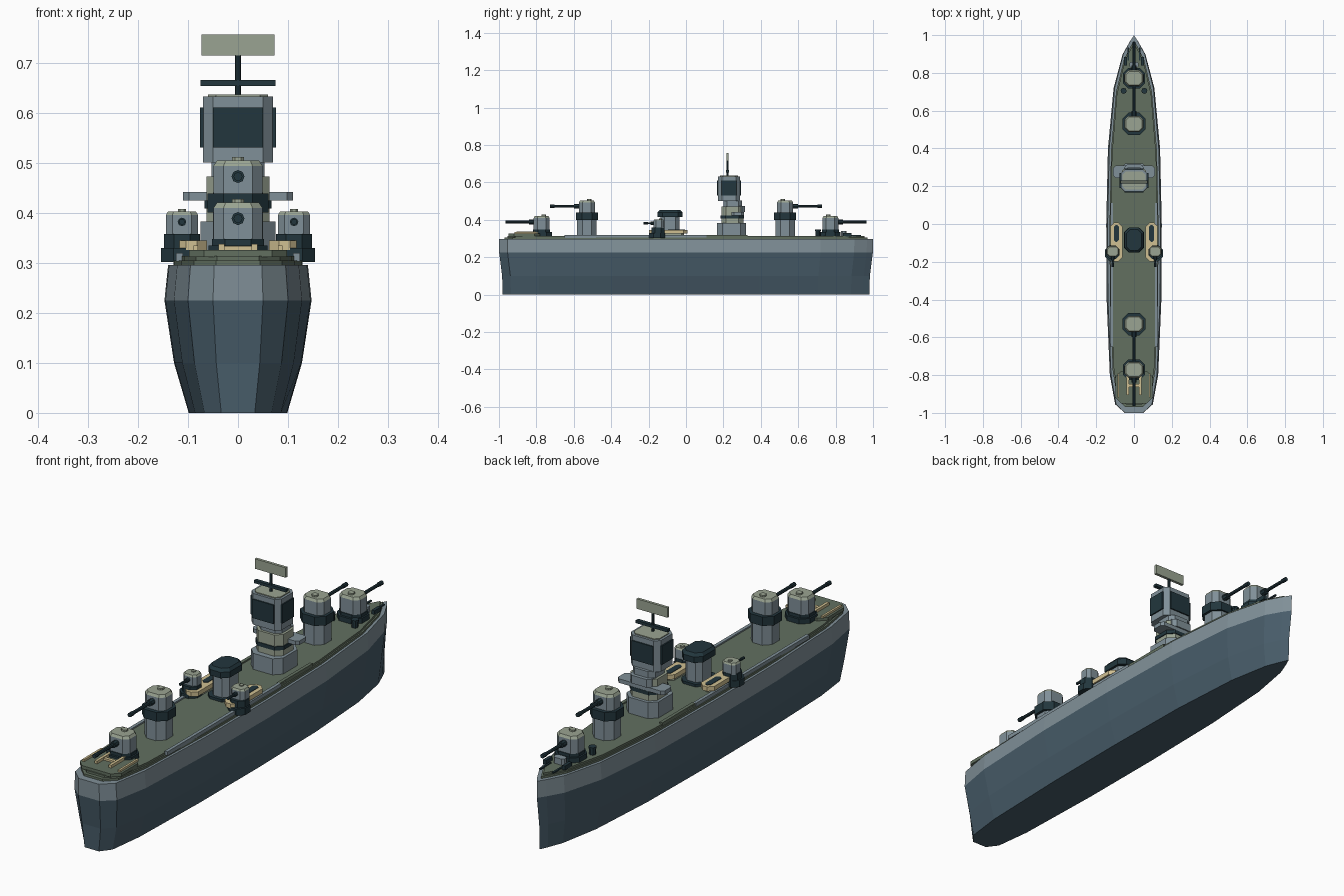
import bpy, bmesh, math
from mathutils import Matrix

cube = bpy.data.objects.get("Cube")
if cube:
    bpy.data.objects.remove(cube, do_unlink=True)


def material(name, rgb):
    lin = [((c / 255 + 0.055) / 1.055) ** 2.4 for c in rgb] + [1]
    m = bpy.data.materials.new(name)
    m.use_nodes = True
    m.diffuse_color = lin
    m.node_tree.nodes["Principled BSDF"].inputs["Base Color"].default_value = lin
    return m


HULL = material("slate hull", (72, 93, 106))
GREY = material("light grey", (128, 144, 152))
DECK = material("deck green", (98, 112, 96))
PALE = material("pale olive", (154, 164, 146))
DARK = material("dark teal", (34, 54, 61))
TAN = material("tan wood", (208, 192, 146))


def finish(name, bm, *mats):
    bmesh.ops.recalc_face_normals(bm, faces=bm.faces)
    me = bpy.data.meshes.new(name)
    bm.to_mesh(me)
    bm.free()
    for m in mats:
        me.materials.append(m)
    ob = bpy.data.objects.new(name, me)
    bpy.context.collection.objects.link(ob)
    return ob


def loft(name, rings, *mats):
    """Skin a stack of rings with equal counts and cap both ends."""
    bm = bmesh.new()
    rows = [[bm.verts.new(p) for p in r] for r in rings]
    n = len(rows[0])
    for k, (a, b) in enumerate(zip(rows, rows[1:])):
        for i in range(n):
            j = (i + 1) % n
            bm.faces.new((a[i], a[j], b[j], b[i])).material_index = min(k // 2, len(mats) - 1)
    bm.faces.new(rows[0])
    bm.faces.new(rows[-1]).material_index = len(mats) - 1
    return finish(name, bm, *mats)


def block(name, mat, x, y, z0, z1, w, d, cut=0.0, top=1.0):
    """Box centred on x, y with chamfered upright edges and a scaled top."""
    a, b = w / 2, d / 2
    if cut:
        pts = [(a - cut, -b), (a, -b + cut), (a, b - cut), (a - cut, b)]
        pts += [(-px, -py) for px, py in pts]
    else:
        pts = [(a, -b), (a, b), (-a, b), (-a, -b)]
    return loft(name, [[(x + px * s, y + py * s, z) for px, py in pts]
                       for z, s in ((z0, 1), (z1, top))], mat)


def rod(name, mat, loc, r, length, axis="Z", sides=8):
    bm = bmesh.new()
    turn = {"Z": Matrix(), "Y": Matrix.Rotation(math.pi / 2, 4, "X"),
            "X": Matrix.Rotation(math.pi / 2, 4, "Y")}[axis]
    bmesh.ops.create_cone(bm, cap_ends=True, segments=sides, radius1=r, radius2=r,
                          depth=length, matrix=Matrix.Translation(loc) @ turn)
    return finish(name, bm, mat)


# Hull: one plan outline, scaled at each height
half = [(0.05, -1), (0.1, -0.955), (0.128, -0.8), (0.145, -0.4), (0.147, 0),
        (0.138, 0.4), (0.108, 0.72), (0.06, 0.9), (0.022, 0.967)]
outline = half + [(0, 1)] + [(-x, y) for x, y in reversed(half)]


def ring(z, sx, sy):
    return [(x * sx, y * sy, z) for x, y in outline]


loft("hull", [ring(0, 0.67, 0.98), ring(0.1, 0.87, 0.983), ring(0.225, 1, 0.999),
              ring(0.296, 0.95, 1)], HULL, GREY)
loft("deck_edge", [ring(0.296, 0.88, 0.97), ring(0.305, 0.88, 0.97)], DECK)
loft("deck", [ring(0.305, 0.84, 0.955), ring(0.314, 0.84, 0.955)], DECK)

for side, s in (("left", 1), ("right", -1)):
    block(side + "_walkway", GREY, s * 0.117, -0.27, 0.303, 0.32, 0.014, 0.76)
    block(side + "_forward_walkway", DECK, s * 0.113, 0.22, 0.303, 0.32, 0.014, 0.22)


def turret(name, x, y, z, aim, size=1.0, barrel=0.16):
    """Gun house with pale roof, hatch, mantlet and stepped barrel."""
    w, d, h = 0.098 * size, 0.085 * size, 0.072 * size
    block(name + "_house", GREY, x, y, z, z + h * 0.85, w, d, 0.02 * size)
    block(name + "_roof", PALE, x, y, z + h * 0.85, z + h, w, d, 0.02 * size, 0.86)
    block(name + "_hatch", PALE, x, y - aim * d * 0.15, z + h, z + h + 0.007 * size,
          0.024 * size, 0.024 * size, 0.006 * size)
    gz, face = z + h * 0.56, y + aim * d / 2
    rod(name + "_mantlet", DARK, (x, face + aim * 0.01 * size, gz), 0.013 * size, 0.03 * size, "Y")
    rod(name + "_barrel", DARK, (x, face + aim * barrel / 2, gz), 0.007 * size, barrel, "Y")
    rod(name + "_muzzle", DARK, (x, face + aim * (barrel - 0.012), gz), 0.009 * size, 0.024, "Y")


# Main guns, low at the ends and raised inboard
for end, s in (("bow", 1), ("stern", -1)):
    y = 0.772 * s
    block(end + "_gun_ring", DARK, 0, y, 0.312, 0.335, 0.118, 0.11, 0.03)
    block(end + "_gun_collar", DARK, 0, y, 0.335, 0.348, 0.104, 0.092, 0.026)
    turret(end + "_gun", 0, y, 0.348, s, barrel=0.15)
    y = 0.53 * s
    block(end + "_barbette", GREY, 0, y, 0.312, 0.405, 0.1, 0.104, 0.028)
    block(end + "_barbette_ring", DARK, 0, y, 0.4, 0.438, 0.122, 0.118, 0.032)
    turret(end + "_raised_gun", 0, y, 0.432, s, barrel=0.155)

# Foredeck fittings
block("breakwater_box", GREY, 0, 0.843, 0.312, 0.34, 0.05, 0.03, 0.008)
for side, s in (("left", 1), ("right", -1)):
    rod(side + "_capstan", DARK, (s * 0.055, 0.705, 0.328), 0.013, 0.034)
    rod(side + "_capstan_cap", DARK, (s * 0.055, 0.705, 0.343), 0.016, 0.008)
    block(side + "_anchor_winch", DARK, s * 0.045, 0.862, 0.312, 0.33, 0.014, 0.045)
    block(side + "_anchor_chain", DARK, s * 0.03, 0.9, 0.312, 0.318, 0.008, 0.07)

# Quarterdeck platform with tan racks
block("stern_platform", DECK, 0, -0.865, 0.312, 0.326, 0.196, 0.17, 0.03)
block("rack_bridge", TAN, 0, -0.855, 0.326, 0.334, 0.06, 0.014)
for side, s in (("left", 1), ("right", -1)):
    block(side + "_outer_rack", TAN, s * 0.084, -0.855, 0.326, 0.335, 0.009, 0.125)
    block(side + "_inner_rack", TAN, s * 0.033, -0.855, 0.326, 0.338, 0.012, 0.1)

# Funnel
block("funnel_base", DARK, 0, -0.085, 0.312, 0.325, 0.106, 0.13, 0.024)
block("funnel", GREY, 0, -0.085, 0.325, 0.42, 0.08, 0.1, 0.02)
block("funnel_cap", DARK, 0, -0.085, 0.415, 0.44, 0.1, 0.134, 0.026)
block("funnel_cap_top", DARK, 0, -0.085, 0.44, 0.452, 0.1, 0.134, 0.026, 0.82)

# Boats and small guns amidships
for side, s in (("left", 1), ("right", -1)):
    x = s * 0.093
    block(side + "_boat_keel", PALE, x, -0.095, 0.312, 0.326, 0.044, 0.17, 0.014)
    block(side + "_boat", TAN, x, -0.095, 0.326, 0.345, 0.062, 0.205, 0.02)
    block(side + "_boat_well", DARK, x, -0.05, 0.345, 0.347, 0.026, 0.09, 0.01)
    gx = s * 0.112
    block(side + "_sponson", DARK, gx, -0.155, 0.302, 0.33, 0.084, 0.085, 0.025)
    block(side + "_sponson_ring", DARK, gx, -0.15, 0.33, 0.358, 0.072, 0.07, 0.02)
    turret(side + "_small_gun", gx, -0.145, 0.355, -1, 0.66, 0.055)

# Bridge tower
block("tower_base", GREY, 0, 0.243, 0.312, 0.382, 0.15, 0.155, 0.03)
block("tower_trunk", PALE, 0, 0.248, 0.382, 0.472, 0.126, 0.118, 0.025)
block("tower_neck", GREY, 0, 0.25, 0.472, 0.502, 0.105, 0.1, 0.02)
block("bridge_wing", GREY, 0, 0.277, 0.424, 0.441, 0.22, 0.065, 0.012)
block("bridge_front", GREY, 0, 0.285, 0.441, 0.475, 0.1, 0.06, 0.015)
block("tower_belt", DARK, 0, 0.248, 0.408, 0.424, 0.134, 0.125, 0.026)
block("tower_head", GREY, 0, 0.23, 0.5, 0.632, 0.14, 0.116, 0.02)
block("tower_head_roof", PALE, 0, 0.23, 0.632, 0.636, 0.12, 0.096, 0.016)
for name, s in (("left", 1), ("right", -1)):
    block(name + "_window_panel", DARK, s * 0.071, 0.23, 0.53, 0.61, 0.009, 0.078)
for name, s in (("front", -1), ("rear", 1)):
    block(name + "_window_panel", DARK, 0, 0.23 + s * 0.059, 0.53, 0.61, 0.1, 0.009)

# Mast and aerials
rod("mast", DARK, (0, 0.222, 0.676), 0.006, 0.09)
block("yardarm", DARK, 0, 0.222, 0.653, 0.665, 0.15, 0.016)
block("aerial_panel", PALE, 0, 0.222, 0.714, 0.756, 0.145, 0.012)
